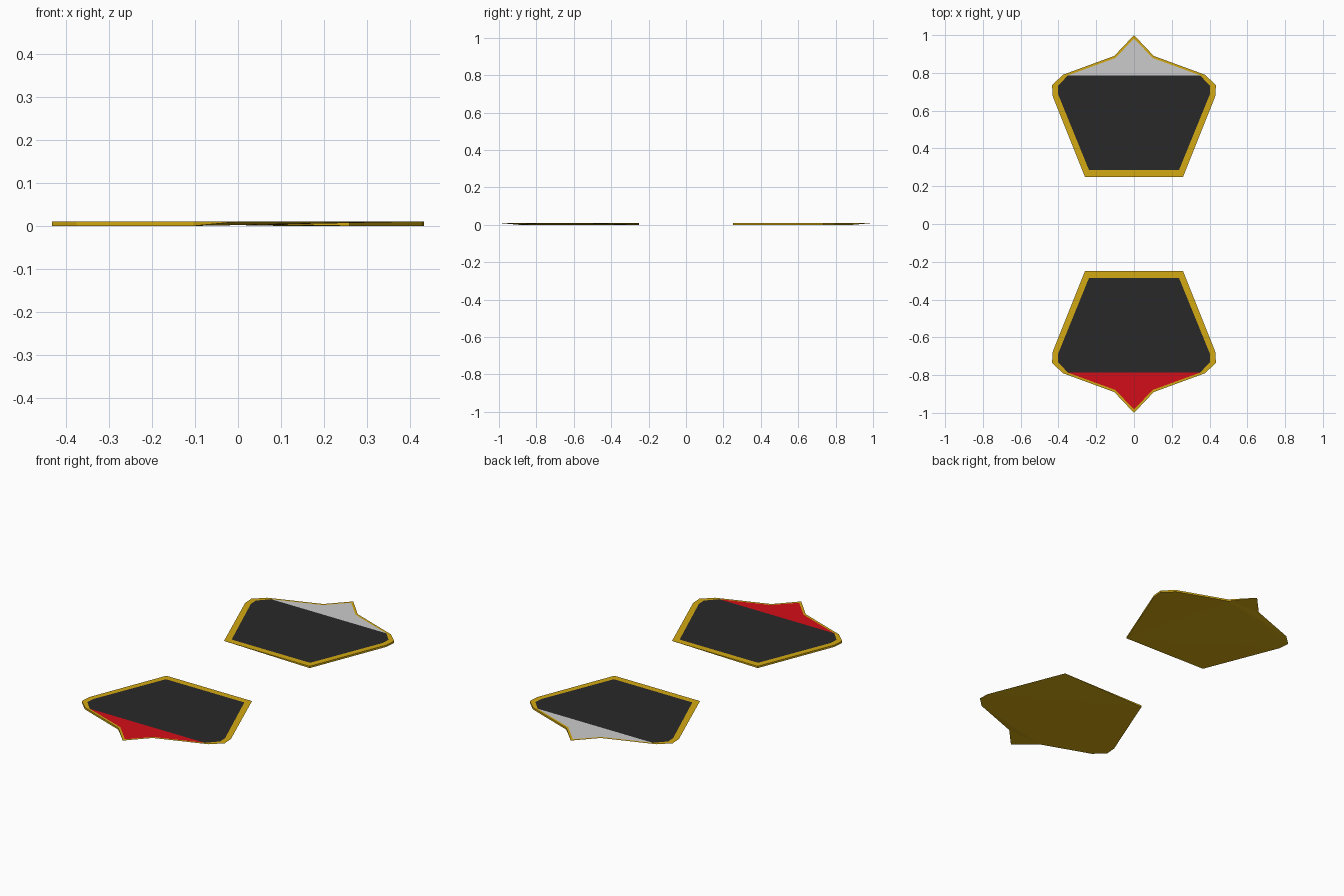
import bpy, bmesh

if "Cube" in bpy.data.objects:
    bpy.data.objects.remove(bpy.data.objects["Cube"])

Z_TOP = 0.01

# Right half of the outer and inner outlines, from the base to the point
OUTER = [(0.26, 0.25), (0.43, 0.675), (0.434, 0.735), (0.376, 0.79), (0.104, 0.89), (0, 1.0)]
INNER = [(0.238, 0.285), (0.401, 0.685), (0.403, 0.73), (0.35, 0.787), (0.1, 0.878), (0, 0.981)]


def material(name, rgb):
    m = bpy.data.materials.new(name)
    m.diffuse_color = (*rgb, 1)
    m.use_nodes = True
    m.node_tree.nodes["Principled BSDF"].inputs["Base Color"].default_value = m.diffuse_color
    return m


def mirrored(half):
    return half + [(-x, y) for x, y in reversed(half) if x > 0]


def finish(name, bm, mat, turned):
    if turned:  # half turn about z for the front plate
        for v in bm.verts:
            v.co.x, v.co.y = -v.co.x, -v.co.y
    me = bpy.data.meshes.new(name)
    bm.to_mesh(me)
    bm.free()
    ob = bpy.data.objects.new(name, me)
    bpy.context.collection.objects.link(ob)
    if mat:
        me.materials.append(mat)


def frame(name, mat, turned):
    bm = bmesh.new()
    outer, inner = mirrored(OUTER), mirrored(INNER)
    top = [bm.verts.new((x, y, Z_TOP)) for x, y in outer]
    rim = [bm.verts.new((x, y, Z_TOP)) for x, y in inner]
    # The side wall is full height on one half and runs out to a thin edge on the other
    low = [bm.verts.new((x, y, 0)) if x > 0 else top[i] for i, (x, y) in enumerate(outer)]
    n = len(outer)
    for i in range(n):
        j = (i + 1) % n
        bm.faces.new((top[i], top[j], rim[j], rim[i]))
        wall = list(dict.fromkeys((low[i], low[j], top[j], top[i])))
        if len(wall) > 2:
            bm.faces.new(wall)
    # Underside: flat below the full wall, then folded up to the thin edge
    for ids in ((0, 1, 2, 3, 4), (0, 4, 8), (4, 5, 6), (4, 6, 7), (4, 7, 8), (0, 8, 9), (0, 9, 10)):
        bm.faces.new([low[i] for i in reversed(ids)])
    finish(name, bm, mat, turned)


def panel(name, half, mat, turned):
    bm = bmesh.new()
    bm.faces.new([bm.verts.new((x, y, Z_TOP)) for x, y in mirrored(half)])
    finish(name, bm, mat, turned)


gold = material("gold", (0.65, 0.4, 0.006))
black = material("black", (0.022, 0.022, 0.022))
red = material("red", (0.65, 0.004, 0.009))

# Two matching plates: gold rim, dark field and a coloured pointed tip
for side, turned, tip_mat in (("back", False, None), ("front", True, red)):
    frame(side + "_rim", gold, turned)
    panel(side + "_field", INNER[:4], black, turned)
    panel(side + "_tip", INNER[3:], tip_mat, turned)
